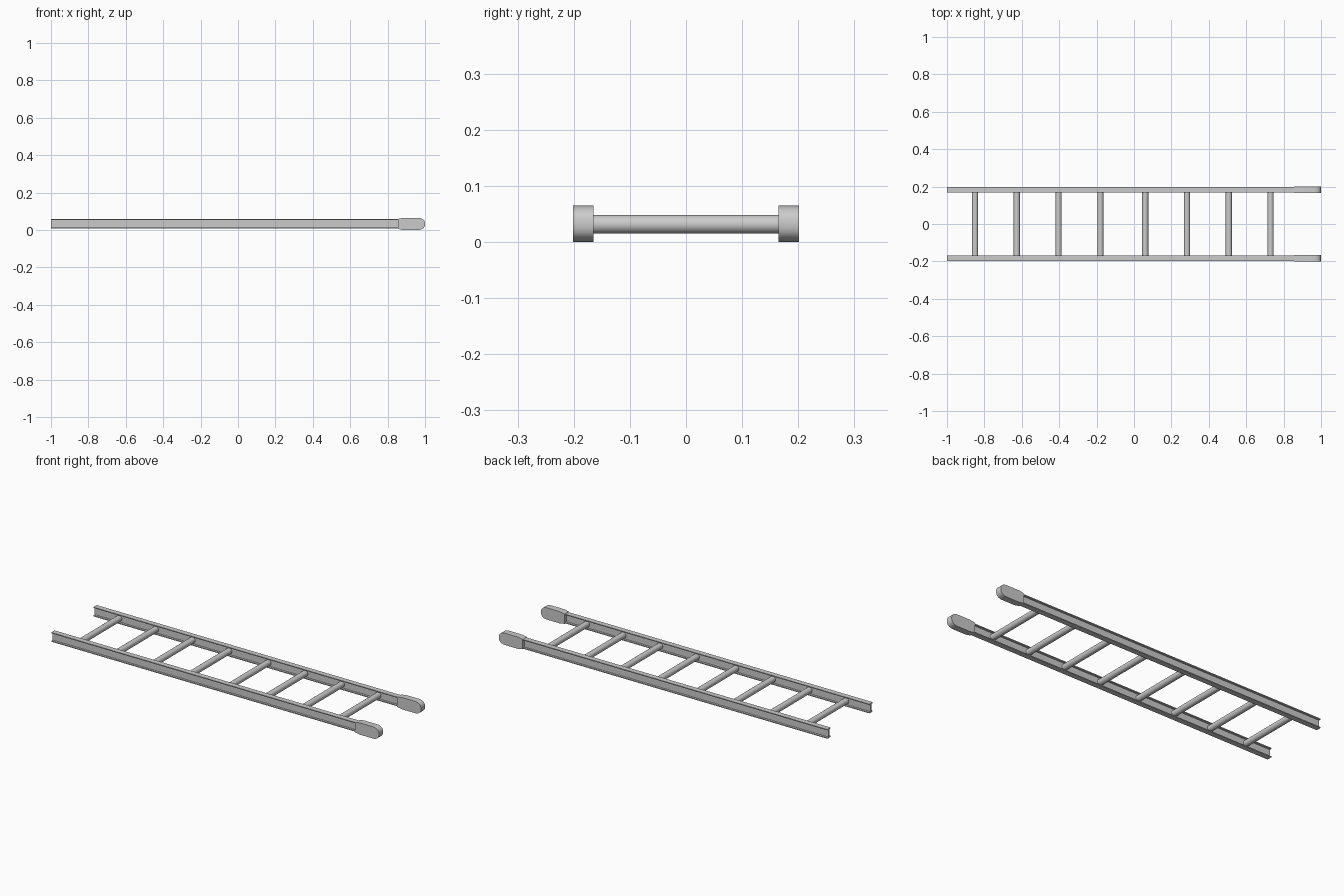
import bpy, bmesh, math
from mathutils import Vector

if "Cube" in bpy.data.objects:
    bpy.data.objects.remove(bpy.data.objects["Cube"])

RAIL_Y, MID_Z = 0.183, 0.0325


def prism(name, points, sweep, smooth=False):
    """Extrude a closed planar outline along a vector."""
    bm = bmesh.new()
    face = bm.faces.new([bm.verts.new(p) for p in points])
    ext = bmesh.ops.extrude_face_region(bm, geom=[face])
    new = [g for g in ext["geom"] if isinstance(g, bmesh.types.BMVert)]
    bmesh.ops.translate(bm, verts=new, vec=Vector(sweep))
    # close the start cap if the extrusion removed it
    edges = [e for e in bm.edges if e.is_boundary]
    if edges:
        bmesh.ops.contextual_create(bm, geom=edges)
    bmesh.ops.recalc_face_normals(bm, faces=bm.faces)
    mesh = bpy.data.meshes.new(name)
    bm.to_mesh(mesh)
    bm.free()
    obj = bpy.data.objects.new(name, mesh)
    bpy.context.collection.objects.link(obj)
    if smooth:
        shade(obj)
    return obj


def shade(obj):
    bpy.ops.object.select_all(action='DESELECT')
    obj.select_set(True)
    bpy.context.view_layer.objects.active = obj
    bpy.ops.object.shade_smooth_by_angle(angle=math.radians(30))


# I-beam cross-section (y, z)
hw, hh, web, fl = 0.0145, 0.0255, 0.003, 0.005
half = [(-hw, -hh), (hw, -hh), (hw, -hh + fl), (web, -hh + fl)]
ibeam = half + [(web, hh - fl), (hw, hh - fl), (hw, hh), (-hw, hh),
                (-hw, hh - fl), (-web, hh - fl), (-web, -hh + fl), (-hw, -hh + fl)]

# Foot side outline (x, z): tapered sleeve with a rounded tip
foot = [(0.883, 0.0325), (0.855, 0.027), (0.855, -0.027), (0.883, -0.0325)]
for i in range(17):
    a = -math.pi / 2 + math.pi * i / 16
    c, s = max(math.cos(a), 0.0), math.sin(a)
    foot.append((0.96 + 0.04 * c ** 0.85,
                 0.0325 * math.copysign(abs(s) ** 0.85, s)))

# Side rails and feet
for side, sign in (("left", 1), ("right", -1)):
    y0 = sign * RAIL_Y
    prism(side + "_rail", [(-1.0, y0 + y, MID_Z + z) for y, z in ibeam],
          (1.88, 0, 0))
    prism(side + "_foot", [(x, y0 - 0.018, MID_Z + z) for x, z in foot],
          (0, 0.036, 0), True)

# Rungs, two groups of four
for i in range(8):
    x = -0.85 + 0.2235 * i if i < 4 else 0.06 + 0.2235 * (i - 4)
    bpy.ops.mesh.primitive_cylinder_add(vertices=24, radius=0.0165, depth=2 * RAIL_Y,
                                        location=(x, 0, MID_Z - 0.001),
                                        rotation=(math.pi / 2, 0, 0))
    rung = bpy.context.object
    rung.name = f"rung_{i + 1}"
    shade(rung)
